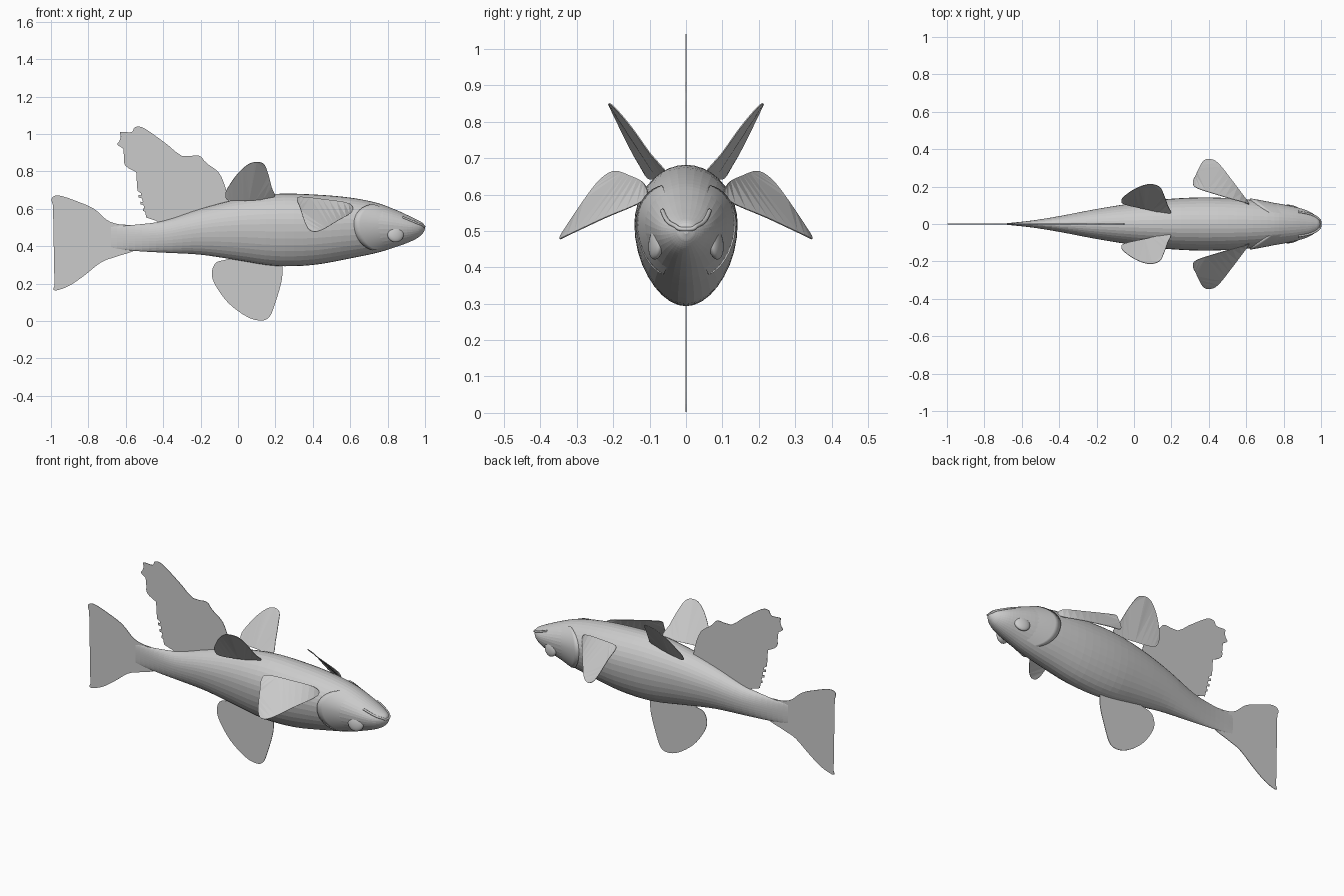
import bpy
import bmesh
from math import sin, cos, radians, pi
from mathutils import Vector

default_cube = bpy.data.objects.get("Cube")
if default_cube:
    bpy.data.objects.remove(default_cube, do_unlink=True)

# One plain grey material for the whole fish
grey = bpy.data.materials.new("plain_grey")
grey.use_nodes = True
colour = (0.6, 0.6, 0.6, 1.0)
grey.diffuse_color = colour
grey.node_tree.nodes["Principled BSDF"].inputs["Base Color"].default_value = colour


def add_object(name, bm, smooth=False):
    """Turn a bmesh into a named, coloured object."""
    mesh = bpy.data.meshes.new(name)
    bmesh.ops.recalc_face_normals(bm, faces=bm.faces)
    bm.to_mesh(mesh)
    bm.free()
    mesh.materials.append(grey)
    for poly in mesh.polygons:
        poly.use_smooth = smooth
    obj = bpy.data.objects.new(name, mesh)
    bpy.context.collection.objects.link(obj)
    return obj


def catmull(points, closed=False, steps=4):
    """Smooth a list of points with a spline passing through them."""
    pts = [Vector(p) for p in points]
    count = len(pts)
    result = []
    for i in range(count if closed else count - 1):
        if closed:
            a, b, c, d = (pts[(i + k) % count] for k in (-1, 0, 1, 2))
        else:
            a, b, c, d = (pts[min(max(i + k, 0), count - 1)] for k in (-1, 0, 1, 2))
        for s in range(steps):
            t = s / steps
            result.append(b + (c - a) * t / 2
                          + (a * 2 - b * 5 + c * 4 - d) * t * t / 2
                          + (b * 3 - a - c * 3 + d) * t ** 3 / 2)
    if not closed:
        result.append(pts[-1])
    return result


# Body stations: x, upper edge, lower edge, half width
stations = [
    (-.68, .505, .39, .004), (-.55, .515, .375, .018), (-.4, .535, .366, .042),
    (-.2, .6, .355, .08), (0, .652, .325, .112), (.2, .68, .295, .135),
    (.4, .677, .3, .142), (.6, .66, .335, .132), (.75, .63, .367, .113),
    (.85, .592, .398, .094), (.92, .56, .424, .074), (.965, .538, .448, .05),
    (.99, .522, .472, .026), (1, .502, .492, .006),
]


def section(x):
    """Upper edge, lower edge and half width at a given x."""
    last = len(stations) - 1
    i = max(k for k in range(last) if stations[k][0] <= x or k == 0)
    p, q = stations[i], stations[i + 1]
    before, after = stations[max(i - 1, 0)], stations[min(i + 2, last)]
    span = q[0] - p[0]
    t = (x - p[0]) / span
    values = []
    for k in (1, 2, 3):
        m0 = (q[k] - before[k]) / (q[0] - before[0]) * span
        m1 = (after[k] - p[k]) / (after[0] - p[0]) * span
        values.append((1 - t) ** 2 * ((1 + 2 * t) * p[k] + t * m0)
                      + t * t * ((3 - 2 * t) * q[k] + (t - 1) * m1))
    return values


def skin(x, angle, lift=0.0):
    """Point on the body skin; angle zero is the widest line."""
    top, bottom, half = section(x)
    middle = bottom + (top - bottom) * .58
    reach = (top if sin(angle) > 0 else bottom) - middle
    out = cos(angle)
    if sin(angle) < 0:
        out *= 1 - .08 * sin(angle) ** 2
    return Vector((x, (half + lift) * out, middle + (abs(reach) + lift) * sin(angle)))


def grid_faces(bm, rows, wrap=False):
    """Bridge successive rows of vertices with quads."""
    for r0, r1 in zip(rows, rows[1:]):
        n = len(r0)
        for j in range(n if wrap else n - 1):
            k = (j + 1) % n
            bm.faces.new((r0[j], r0[k], r1[k], r1[j]))


# Body: lofted rings from tail root to snout
bm = bmesh.new()
rings = []
for p, q in zip(stations, stations[1:]):
    for s in range(4):
        x = p[0] + (q[0] - p[0]) * s / 4
        rings.append([bm.verts.new(skin(x, 2 * pi * j / 36)) for j in range(36)])
rings.append([bm.verts.new(skin(1, 2 * pi * j / 36)) for j in range(36)])
grid_faces(bm, rings, wrap=True)
bm.faces.new(rings[0])
bm.faces.new(rings[-1])
add_object("body", bm)


def fin(name, outline):
    """Thin fin filled from an outline."""
    bm = bmesh.new()
    bm.faces.new([bm.verts.new(p) for p in outline])
    bmesh.ops.triangulate(bm, faces=bm.faces[:])
    obj = add_object(name, bm)
    solid = obj.modifiers.new("thickness", "SOLIDIFY")
    solid.thickness = .003
    solid.offset = 0
    return obj


def upright(points):
    return [(x, 0, z) for x, z in points]


# Forked tail fin
tail = upright([
    (-.54, .5), (-.64, .518), (-.7, .54), (-.77, .6), (-.86, .64), (-.95, .67),
    (-.99, .664), (-.995, .635), (-.96, .57), (-.92, .495), (-.83, .46),
    (-.815, .42), (-.83, .37), (-.88, .325), (-.94, .24), (-.985, .18),
    (-.972, .164), (-.9, .19), (-.82, .245), (-.73, .315), (-.65, .345), (-.54, .39)])
fin("tail_fin", catmull(tail, closed=True))

# Rounded fin below the body
lower = upright([
    (.22, .33), (.237, .27), (.23, .2), (.2, .1), (.17, .025), (.125, .003),
    (.05, .022), (-.05, .095), (-.12, .19), (-.14, .255), (-.12, .31),
    (-.07, .327), (0, .34), (.1, .35)])
fin("lower_fin", catmull(lower, closed=True))

# Ragged fin above the body, ending in a comb of loose rays
ragged = upright([
    (-.05, .62), (-.06, .69), (-.1, .79), (-.17, .845), (-.21, .885), (-.3, .883),
    (-.38, .945), (-.5, 1.03), (-.55, 1.037), (-.57, 1.01), (-.63, 1.01),
    (-.62, .975), (-.645, .945), (-.605, .91), (-.605, .835), (-.52, .785), (-.42, .742)])
outline = catmull(ragged)
for i in range(6):
    root_x, root_z = -.42 - .004 * i, .715 - .032 * i
    tip_x, tip_z = -.54 + .002 * i * i, root_z + .032 - .004 * i
    for x, z in ((root_x, root_z), (tip_x, tip_z),
                 (tip_x, tip_z - .014), (root_x, root_z - .018)):
        outline.append(Vector((x, 0, z)))
outline += [Vector((-.4, 0, .51)), Vector((-.2, 0, .57))]
fin("ragged_fin", outline)

# Paired fins, left and right
pectoral = [
    (.61, .115, .585), (.53, .225, .535), (.45, .325, .488), (.4, .347, .479),
    (.365, .33, .51), (.33, .262, .61), (.315, .225, .65), (.335, .193, .664),
    (.45, .155, .652), (.59, .115, .63)]
pelvic = [
    (.19, .055, .66), (.18, .1, .715), (.162, .15, .785), (.14, .195, .838),
    (.1, .212, .85), (.055, .208, .838), (0, .185, .79), (-.05, .15, .72),
    (-.067, .127, .68), (-.05, .105, .645), (.06, .08, .645)]


def mirrored(points, side):
    return [(p[0], p[1] * side, p[2]) for p in points]


for side, label in ((1, "left"), (-1, "right")):
    fin(label + "_pectoral_fin", catmull(mirrored(pectoral, side), closed=True))
    fin(label + "_pelvic_fin", catmull(mirrored(pelvic, side), closed=True))

    # Gill cover: a raised flap with a curved rear edge
    bm = bmesh.new()
    rows = []
    for j in range(19):
        u = j / 9 - 1
        angle = radians(58) * u
        rear = .62 + .1 * u * u
        profile = [(rear + .004, -.012), (rear, .007)]
        profile += [(rear + (.82 - rear) * k / 6, .007 - .0018 * k) for k in range(1, 7)]
        points = [skin(x, angle, lift) for x, lift in profile]
        rows.append([bm.verts.new(p) for p in mirrored(points, side)])
    grid_faces(bm, rows)
    add_object(label + "_gill_cover", bm, smooth=True)

    # Eye: a flattened ball set into the head
    bm = bmesh.new()
    bmesh.ops.create_uvsphere(bm, u_segments=24, v_segments=14, radius=.046)
    eye = add_object(label + "_eye", bm, smooth=True)
    eye.scale = (1, .42, 1)
    eye.location = (.842, side * .081, .467)
    eye.rotation_euler = (radians(8) * side, 0, radians(-14) * side)

# Lips: a thin ridge wrapped around the snout
half_lip = [skin(x, radians(a), .001) for x, a in
            ((.88, 42), (.91, 40), (.94, 36), (.965, 32), (.985, 28), (.995, 24))]
path = catmull(half_lip + mirrored(half_lip[::-1], -1))
bm = bmesh.new()
rows = []
for i, p in enumerate(path):
    ahead = path[min(i + 1, len(path) - 1)] - path[max(i - 1, 0)]
    across = ahead.cross(Vector((0, 0, 1))).normalized()
    up = across.cross(ahead).normalized()
    rows.append([bm.verts.new(p + (across * cos(a) + up * sin(a)) * .006)
                 for a in (2 * pi * k / 8 for k in range(8))])
grid_faces(bm, rows, wrap=True)
bm.faces.new(rows[0])
bm.faces.new(rows[-1])
add_object("lips", bm, smooth=True)
